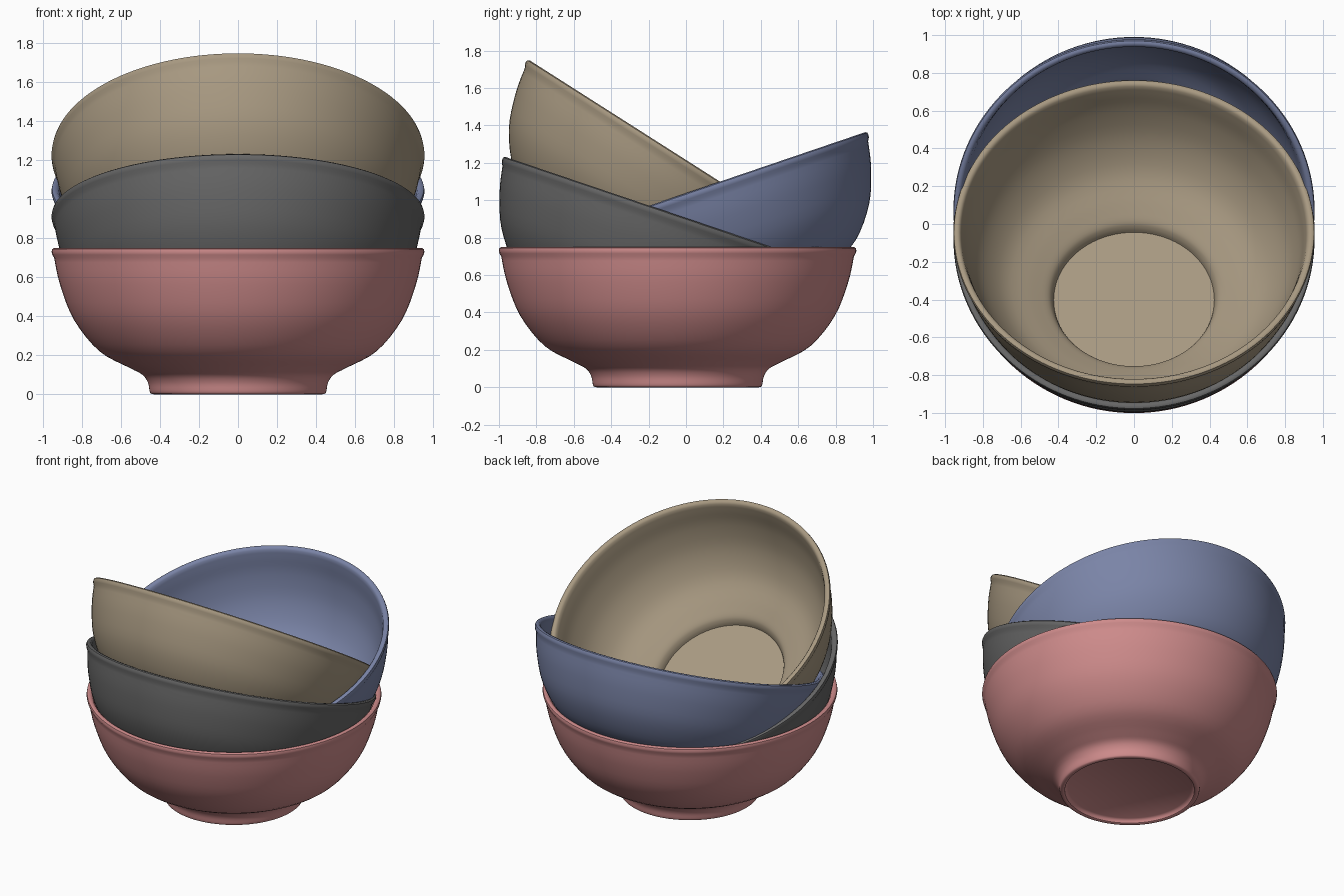
import bpy, bmesh
from math import radians, tau
from mathutils import Vector, Matrix

cube = bpy.data.objects.get("Cube")
if cube:
    bpy.data.objects.remove(cube)

# Half cross-sections (radius, height) of the shared bowl shape
UNDERSIDE = [(0, 0.03), (0.4, 0.03), (0.415, 0.02)]
OUTER = [(0.42, 0.004), (0.43, 0), (0.445, 0.003), (0.453, 0.015),
         (0.462, 0.06), (0.49, 0.1), (0.555, 0.135), (0.71, 0.22),
         (0.84, 0.38), (0.912, 0.56), (0.943, 0.7)]
RIM = [(0.952, 0.715), (0.956, 0.73), (0.953, 0.744), (0.943, 0.75),
       (0.928, 0.748), (0.918, 0.738)]
INNER = [(0.912, 0.72), (0.902, 0.68), (0.873, 0.56), (0.803, 0.4),
         (0.685, 0.26), (0.535, 0.177), (0.46, 0.135), (0.435, 0.105),
         (0.425, 0.075)]
FLOOR = [(0, 0.075)]


def smooth_path(points, steps=4):
    """Catmull-Rom curve through the points."""
    pts = [Vector(p) for p in points]
    pts = [pts[0]] + pts + [pts[-1]]
    path = []
    for a, b, c, d in zip(pts, pts[1:], pts[2:], pts[3:]):
        for i in range(steps):
            t = i / steps
            path.append(0.5 * (2 * b + (c - a) * t + (2 * a - 5 * b + 4 * c - d) * t**2
                               + (3 * b - a - 3 * c + d) * t**3))
    return path + [pts[-1]]


def make_material(name, rgb):
    mat = bpy.data.materials.new(name)
    mat.use_nodes = True
    mat.diffuse_color = (*rgb, 1)
    mat.node_tree.nodes["Principled BSDF"].inputs["Base Color"].default_value = (*rgb, 1)
    return mat


def make_bowl(name, mat, rim_y, rim_z, tilt):
    """Lathe the profile, then tilt it about the centre of its rim."""
    profile = UNDERSIDE + smooth_path(OUTER) + RIM + smooth_path(INNER) + FLOOR
    bm = bmesh.new()
    verts = [bm.verts.new((p[0], 0, p[1] - 0.75)) for p in profile]
    edges = [bm.edges.new(pair) for pair in zip(verts, verts[1:])]
    bmesh.ops.spin(bm, geom=verts + edges, cent=(0, 0, 0), axis=(0, 0, 1),
                   angle=tau, steps=128, use_merge=True)
    bmesh.ops.remove_doubles(bm, verts=bm.verts, dist=0.0005)
    bmesh.ops.recalc_face_normals(bm, faces=bm.faces)
    mesh = bpy.data.meshes.new(name)
    bm.to_mesh(mesh)
    bm.free()
    mesh.materials.append(mat)
    bowl = bpy.data.objects.new(name, mesh)
    bpy.context.collection.objects.link(bowl)
    bowl.matrix_world = (Matrix.Translation((0, rim_y, rim_z))
                         @ Matrix.Rotation(radians(tilt), 4, "X"))
    bpy.ops.object.select_all(action="DESELECT")
    bowl.select_set(True)
    bpy.context.view_layer.objects.active = bowl
    bpy.ops.object.shade_smooth_by_angle(angle=radians(40))


# Stack from the bottom up; negative tilt raises the front rim
make_bowl("bottom_bowl", make_material("dusty pink", (0.62, 0.26, 0.26)), -0.045, 0.75, 0)
make_bowl("second_bowl", make_material("charcoal grey", (0.135, 0.135, 0.135)), -0.072, 0.929, -18.7)
make_bowl("third_bowl", make_material("slate blue", (0.195, 0.231, 0.386)), 0.065, 1.06, 18.8)
make_bowl("top_bowl", make_material("warm taupe", (0.39, 0.318, 0.22)), -0.04, 1.241, -32.5)
